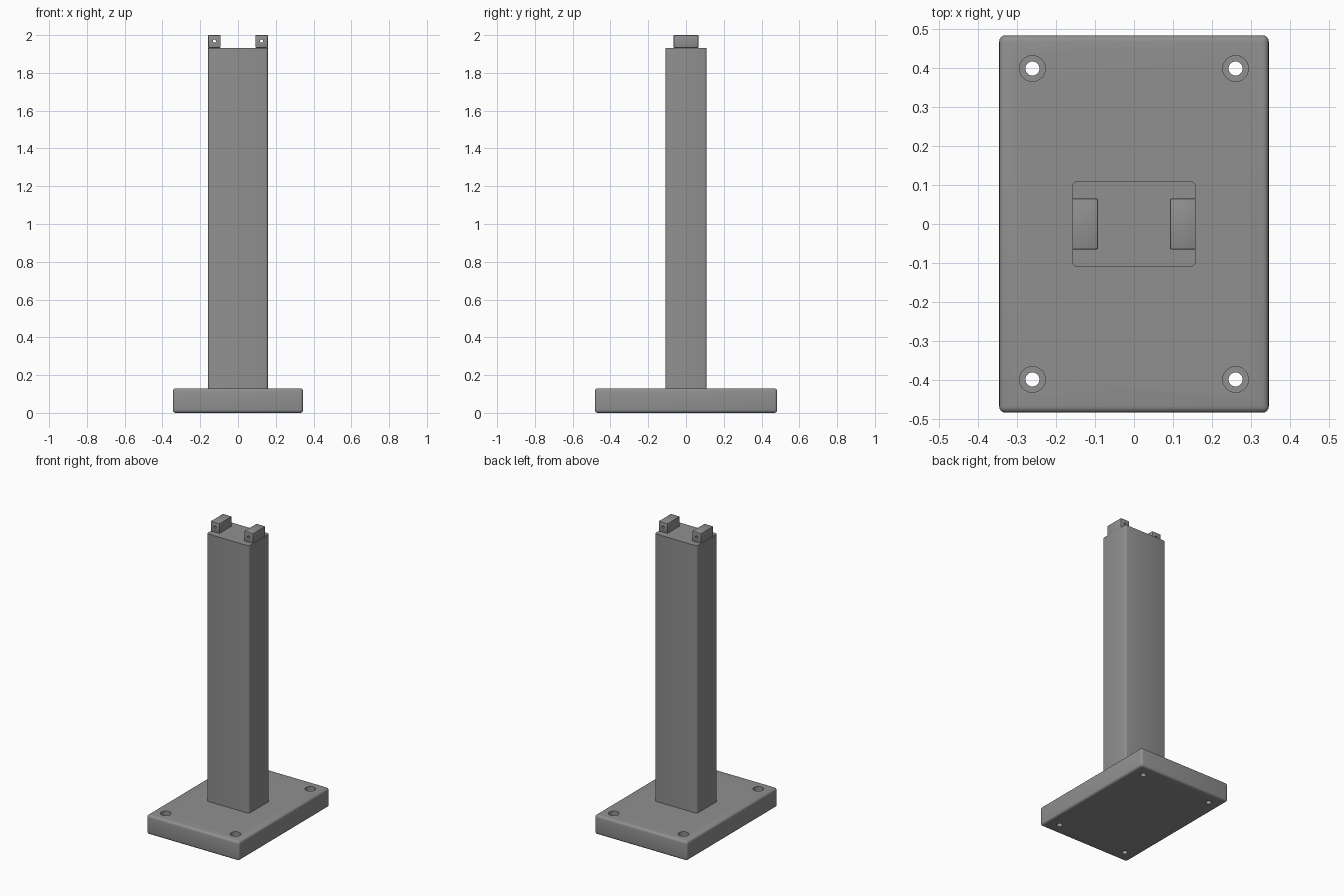
import bpy
import math

if "Cube" in bpy.data.objects:
    bpy.data.objects.remove(bpy.data.objects["Cube"])

grey = bpy.data.materials.new("mid grey")
grey.diffuse_color = (0.28, 0.28, 0.28, 1)
grey.use_nodes = True
grey.node_tree.nodes["Principled BSDF"].inputs["Base Color"].default_value = grey.diffuse_color


def box(name, x, y, z):
    """Box from (min, max) ranges."""
    bpy.ops.mesh.primitive_cube_add(size=1, location=[sum(r) / 2 for r in (x, y, z)])
    ob = bpy.context.object
    ob.name = name
    ob.scale = [r[1] - r[0] for r in (x, y, z)]
    bpy.ops.object.transform_apply(location=True, rotation=False, scale=True)
    ob.data.materials.append(grey)
    return ob


def bevel(ob, width, segments, vertical_only=False):
    if vertical_only:
        att = ob.data.attributes.new("bevel_weight_edge", 'FLOAT', 'EDGE')
        for e in ob.data.edges:
            a, b = (ob.data.vertices[i].co for i in e.vertices)
            att.data[e.index].value = 1.0 if abs(a.z - b.z) > 0.01 else 0.0
    m = ob.modifiers.new("rounding", 'BEVEL')
    m.width, m.segments = width, segments
    m.limit_method = 'WEIGHT' if vertical_only else 'ANGLE'


def drill(ob, radius, depth, location, rotation=(0, 0, 0)):
    """Cut a round hole, keeping its cutter hidden."""
    bpy.ops.mesh.primitive_cylinder_add(vertices=32, radius=radius, depth=depth,
                                        location=location, rotation=rotation)
    cutter = bpy.context.object
    cutter.name = ob.name + "_cutter"
    cutter.hide_render = True
    cutter.display_type = 'WIRE'
    cutter.data.materials.append(grey)
    m = ob.modifiers.new("hole", 'BOOLEAN')
    m.operation, m.solver, m.object = 'DIFFERENCE', 'EXACT', cutter


def finish(ob):
    """Apply modifiers, remove cutters, and shade."""
    bpy.ops.object.select_all(action='DESELECT')
    ob.select_set(True)
    bpy.context.view_layer.objects.active = ob
    cutters = [m.object for m in ob.modifiers if m.type == 'BOOLEAN']
    for m in list(ob.modifiers):
        bpy.ops.object.modifier_apply(modifier=m.name)
    for c in cutters:
        bpy.data.objects.remove(c)
    bpy.ops.object.shade_smooth_by_angle(angle=math.radians(35))


# Rounded base plate with four counterbored screw holes
base = box("base_plate", (-0.345, 0.345), (-0.483, 0.483), (0, 0.13))
bevel(base, 0.016, 4)
for sx in (-1, 1):
    for sy in (-1, 1):
        drill(base, 0.018, 0.4, (sx * 0.26, sy * 0.398, 0.065))
        drill(base, 0.033, 0.08, (sx * 0.26, sy * 0.398, 0.13))
finish(base)

# Column with softened vertical edges
column = box("column", (-0.158, 0.158), (-0.109, 0.109), (0.13, 1.933))
bevel(column, 0.012, 3, vertical_only=True)
finish(column)

# Pair of drilled lugs flush with the column sides
for side, s in (("left", -1), ("right", 1)):
    lug = box(side + "_lug", sorted((s * 0.092, s * 0.158)), (-0.065, 0.065), (1.933, 2.0))
    bevel(lug, 0.003, 2)
    drill(lug, 0.008, 0.3, (s * 0.125, 0, 1.968), (math.pi / 2, 0, 0))
    finish(lug)
